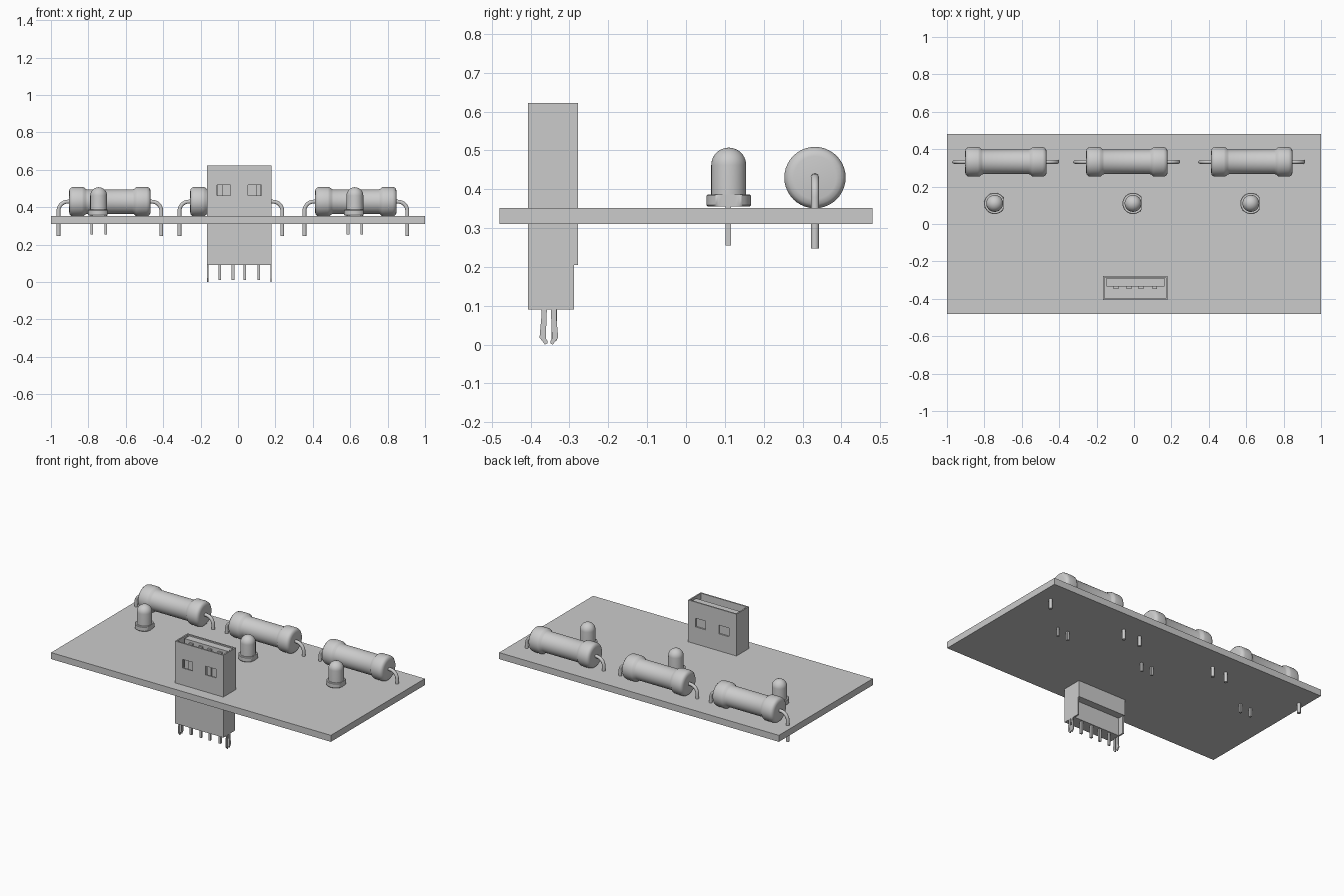
import bpy, bmesh, math
from mathutils import Vector, Matrix

if "Cube" in bpy.data.objects:
    bpy.data.objects.remove(bpy.data.objects["Cube"])


def finish(bm, name, smooth=False):
    bmesh.ops.recalc_face_normals(bm, faces=bm.faces)
    me = bpy.data.meshes.new(name)
    bm.to_mesh(me)
    bm.free()
    ob = bpy.data.objects.new(name, me)
    bpy.context.collection.objects.link(ob)
    if smooth:
        bpy.ops.object.select_all(action='DESELECT')
        bpy.context.view_layer.objects.active = ob
        ob.select_set(True)
        bpy.ops.object.shade_smooth_by_angle(angle=math.radians(35))
    return ob


def box(name, x0, x1, y0, y1, z0, z1):
    bm = bmesh.new()
    bmesh.ops.create_cube(bm, size=1)
    for v in bm.verts:
        v.co = Vector(((x0 + x1) / 2 + v.co.x * (x1 - x0),
                       (y0 + y1) / 2 + v.co.y * (y1 - y0),
                       (z0 + z1) / 2 + v.co.z * (z1 - z0)))
    return finish(bm, name)


def lathe(name, profile, matrix, n=40, flat=None):
    """Revolve (radius, height) points about z; flat clips the +x side."""
    bm = bmesh.new()
    rings = []
    for r, h in profile:
        ring = []
        for i in range(n):
            a = math.tau * i / n
            x = r * math.cos(a)
            ring.append(bm.verts.new((min(x, flat) if flat else x, r * math.sin(a), h)))
        rings.append(ring)
    for a, b in zip(rings, rings[1:]):
        for i in range(n):
            j = (i + 1) % n
            bm.faces.new((a[i], a[j], b[j], b[i]))
    bm.faces.new(rings[0])
    bm.faces.new(rings[-1])
    bm.transform(matrix)
    return finish(bm, name, True)


def tube(name, path, radius, loc, n=14):
    """Round wire along a path of (x, z) points."""
    bm = bmesh.new()
    pts = [Vector((x, 0, z)) for x, z in path]
    rings = []
    for k, p in enumerate(pts):
        t = (pts[min(k + 1, len(pts) - 1)] - pts[max(k - 1, 0)]).normalized()
        side = Vector((0, 1, 0))
        up = t.cross(side)
        rings.append([bm.verts.new(p + radius * (math.cos(math.tau * i / n) * side
                                                 + math.sin(math.tau * i / n) * up))
                      for i in range(n)])
    for a, b in zip(rings, rings[1:]):
        for i in range(n):
            j = (i + 1) % n
            bm.faces.new((a[i], a[j], b[j], b[i]))
    bm.faces.new(rings[0])
    bm.faces.new(rings[-1])
    bm.transform(Matrix.Translation(loc))
    return finish(bm, name, True)


def prism(name, outline, x0, x1):
    """Extrude a (y, z) outline from x0 to x1."""
    bm = bmesh.new()
    f = bm.faces.new([bm.verts.new((x0, y, z)) for y, z in outline])
    ext = bmesh.ops.extrude_face_region(bm, geom=[f])
    for v in ext['geom']:
        if isinstance(v, bmesh.types.BMVert):
            v.co.x = x1
    return finish(bm, name)


def cut(target, cutter):
    m = target.modifiers.new("cut", 'BOOLEAN')
    m.operation, m.object, m.solver = 'DIFFERENCE', cutter, 'EXACT'
    bpy.ops.object.select_all(action='DESELECT')
    bpy.context.view_layer.objects.active = target
    target.select_set(True)
    bpy.ops.object.modifier_apply(modifier=m.name)
    bpy.data.objects.remove(cutter)


# circuit board
box("circuit_board", -1, 1, -0.48, 0.48, 0.31, 0.352)

# resistors: flared end caps and bent wire leads
half = [(0.055, -0.218), (0.068, -0.215), (0.076, -0.207), (0.079, -0.195), (0.079, -0.150),
        (0.077, -0.140), (0.068, -0.130), (0.065, -0.120)]
body = half + [(r, -h) for r, h in reversed(half)]
bend = [(-0.275 + 0.05 * (1 - math.cos(a)), 0.38 + 0.05 * math.sin(a))
        for a in [math.pi / 2 * i / 8 for i in range(9)]]
left = [(-0.275, 0.247)] + bend + [(-0.20, 0.43)]
for i, x in enumerate((-0.685, -0.038, 0.63), 1):
    lathe(f"resistor_body_{i}", body,
          Matrix.Translation((x, 0.332, 0.43)) @ Matrix.Rotation(math.pi / 2, 4, 'Y'))
    for s, side in ((1, "left"), (-1, "right")):
        tube(f"resistor_lead_{side}_{i}", [(s * px, pz) for px, pz in left],
             0.0105, (x, 0.332, 0))

# LEDs: dome, flange with a flat side, two square legs
dome = [(0.045, 0.36)] + [(0.045 * math.cos(a), 0.462 + 0.045 * math.sin(a))
                          for a in [math.radians(89) * i / 10 for i in range(11)]]
flange = [(0.054, 0.356), (0.057, 0.359), (0.057, 0.384), (0.054, 0.387)]
for i, x in enumerate((-0.745, -0.005, 0.625), 1):
    at = Matrix.Translation((x, 0.11, 0))
    lathe(f"led_dome_{i}", dome, at)
    lathe(f"led_flange_{i}", flange, at, flat=0.046)
    for s in (-1, 1):
        cx = x + s * 0.037
        box(f"led_leg_{i}", cx - 0.007, cx + 0.007, 0.102, 0.116, 0.255, 0.36)

# connector: metal shell, open at the top, with two windows per broad side
X0, X1, Y0, Y1 = -0.166, 0.18, -0.407, -0.278
CX = (X0 + X1) / 2
shell = box("connector_shell", X0, X1, Y0, Y1, 0.205, 0.622)
cut(shell, box("cavity", X0 + 0.009, X1 - 0.009, Y0 + 0.009, Y1 - 0.009, 0.24, 0.7))
for s in (-1, 1):
    c = CX + s * 0.083
    cut(shell, box("window", c - 0.036, c + 0.036, Y0 - 0.05, Y1 + 0.05, 0.462, 0.518))

# plastic tongue with contacts on its front face
box("connector_tongue", X0 + 0.018, X1 - 0.018, -0.335, Y1 - 0.011, 0.235, 0.615)
contacts = [CX + d for d in (-0.104, -0.034, 0.030, 0.104)]
for c in contacts:
    box("contact_strip", c - 0.013, c + 0.013, -0.347, -0.334, 0.235, 0.60)

# lower housing: front and side walls around a recessed plastic base
box("housing_front", X0, X1, Y0, -0.325, 0.09, 0.206)
for a, name in ((X0, "left"), (X1 - 0.009, "right")):
    box(f"housing_side_{name}", a, a + 0.009, -0.33, -0.288, 0.09, 0.206)

# solder pins
for c in contacts:
    box("solder_pin", c - 0.007, c + 0.007, -0.346, -0.332, 0.01, 0.1)

# split board clips under both ends
YC = -0.353
prong = [(0.005, 0.095), (0.020, 0.095), (0.019, 0.075), (0.024, 0.018),
         (0.010, 0.0), (0.004, 0.003), (0.004, 0.010), (0.008, 0.016)]
for x, name in ((X0, "left"), (X1 - 0.007, "right")):
    for s in (-1, 1):
        prism(f"board_clip_{name}", [(YC + s * y, z) for y, z in prong], x, x + 0.007)
